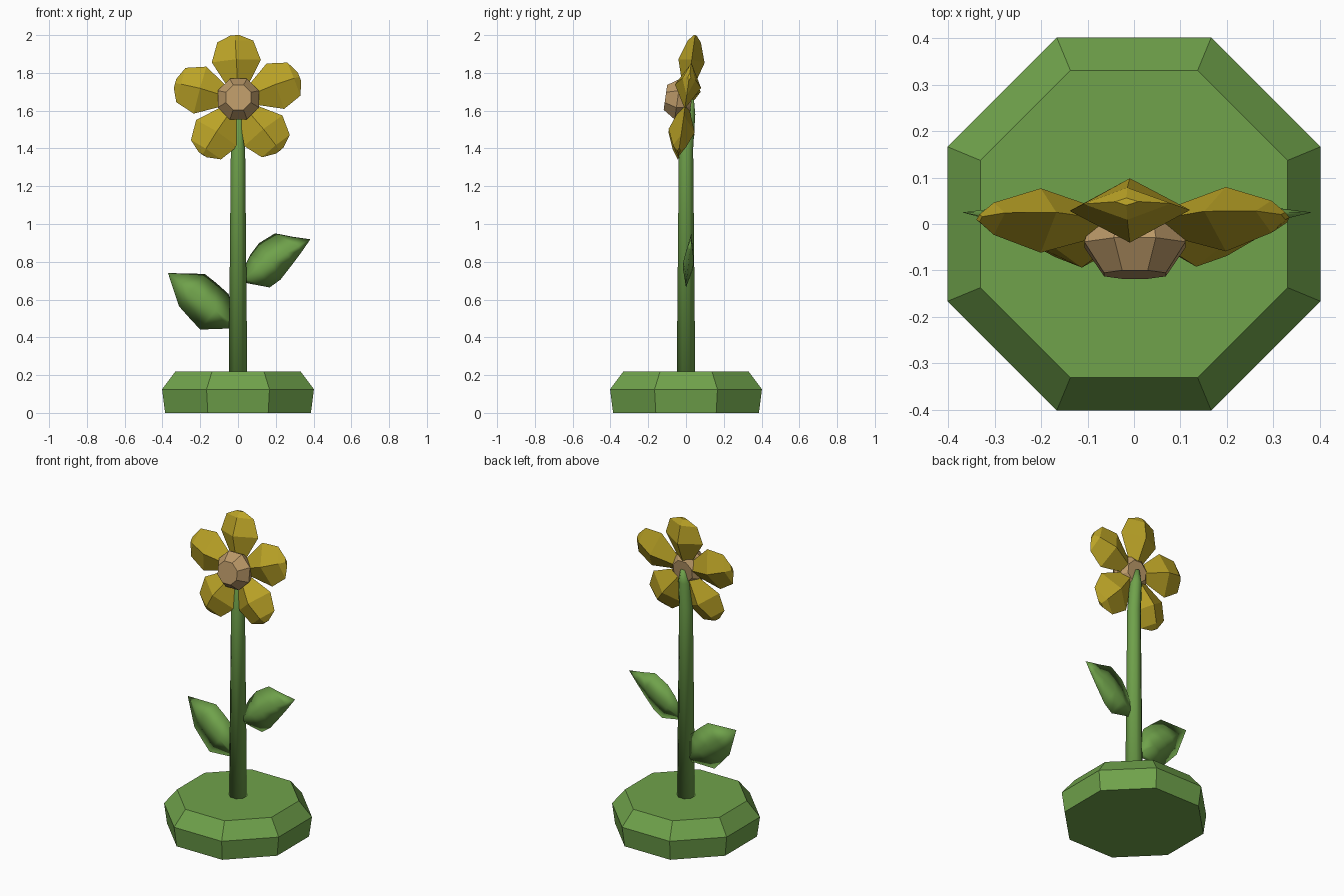
import bpy, bmesh, math
from mathutils import Vector

if "Cube" in bpy.data.objects:
    bpy.data.objects.remove(bpy.data.objects["Cube"])


def material(name, rgb):
    m = bpy.data.materials.new(name)
    m.diffuse_color = (*rgb, 1)
    m.use_nodes = True
    m.node_tree.nodes["Principled BSDF"].inputs["Base Color"].default_value = m.diffuse_color
    return m


GREEN = material("leaf green", (0.16, 0.36, 0.07))
YELLOW = material("petal yellow", (0.50, 0.37, 0.02))
TAN = material("bud tan", (0.50, 0.32, 0.14))


def loft(name, rings, mat, smooth=False, flip=False):
    """Skin a list of equal-length point rings and cap both ends."""
    bm = bmesh.new()
    rows = [[bm.verts.new(p) for p in ring] for ring in rings]
    n = len(rows[0])
    for a, b in zip(rows, rows[1:]):
        for i in range(n):
            j = (i + 1) % n
            bm.faces.new((a[i], a[j], b[j], b[i]))
    bm.faces.new(rows[0])
    bm.faces.new(rows[-1])
    bmesh.ops.remove_doubles(bm, verts=bm.verts, dist=0.0005)
    bmesh.ops.recalc_face_normals(bm, faces=bm.faces)
    if flip:
        bmesh.ops.reverse_faces(bm, faces=bm.faces)
    for f in bm.faces:
        f.smooth = smooth
    mesh = bpy.data.meshes.new(name)
    bm.to_mesh(mesh)
    bm.free()
    mesh.materials.append(mat)
    obj = bpy.data.objects.new(name, mesh)
    bpy.context.collection.objects.link(obj)
    return obj


def circle(centre, radius, u, v, n=8, start=math.pi / 8):
    angles = [start + 2 * math.pi * i / n for i in range(n)]
    return [centre + radius * (math.cos(a) * u + math.sin(a) * v) for a in angles]


def blade(name, origin, along, side, normal, stations, mat, **kw):
    """Diamond-section blade; stations are (distance, left, right, thickness)."""
    rings = []
    for d, left, right, t in stations:
        c = origin + along * d
        rings.append([c + side * left, c + normal * t, c - side * right, c - normal * t])
    return loft(name, rings, mat, **kw)


X, Y, Z = Vector((1, 0, 0)), Vector((0, 1, 0)), Vector((0, 0, 1))

# Octagonal base with bevelled rim
to_corner = 1 / math.cos(math.pi / 8)
loft("base", [circle(Z * z, a * to_corner, X, Y)
              for z, a in ((0, 0.386), (0.125, 0.402), (0.22, 0.331))], GREEN)

# Tapered stem that bends behind the flower
loft("stem", [circle(Vector((0, y, z)), r, X, Y)
              for z, y, r in ((0.2, 0, 0.053), (1.4, 0, 0.041),
                              (1.58, 0.015, 0.037), (1.66, 0.028, 0.015))],
     GREEN, smooth=True)

# Flower frame, leaning slightly back
tilt = math.radians(8)
forward = Vector((0, -math.cos(tilt), math.sin(tilt)))
up = Vector((0, math.sin(tilt), math.cos(tilt)))
heart = Vector((0.002, 0, 1.655))

# Five faceted petals
petal = ((0.06, 0.045, 0.045, 0.025), (0.21, 0.13, 0.13, 0.07),
         (0.315, 0.095, 0.095, 0.035), (0.347, 0.025, 0.025, 0.008))
for i in range(5):
    a = math.radians(93 + 72 * i)
    along = math.cos(a) * X + math.sin(a) * up
    side = -math.sin(a) * X + math.cos(a) * up
    blade(f"petal_{i + 1}", heart, along, side, forward, petal, YELLOW)

# Faceted flower centre
loft("flower_centre", [circle(heart + forward * d, r, X, up)
                       for d, r in ((0.11, 0.072), (0.045, 0.118),
                                    (-0.005, 0.1), (-0.03, 0.07))], TAN)

# Two soft leaves
right_leaf = ((0, 0.025, 0.025, 0.012), (0.1, 0.09, 0.112, 0.026),
              (0.17, 0.12, 0.105, 0.028), (0.27, 0.122, 0.065, 0.02),
              (0.34, 0.06, 0.035, 0.012), (0.415, 0, 0, 0))
left_leaf = ((0, 0.03, 0.03, 0.012), (0.115, 0.113, 0.129, 0.026),
             (0.2, 0.118, 0.116, 0.028), (0.28, 0.118, 0.102, 0.02),
             (0.435, 0, 0, 0))
for name, origin, direction, stations, flip in (
        ("right_leaf", (0.025, 0.005, 0.71), (0.36, 0.02, 0.21), right_leaf, False),
        ("left_leaf", (-0.03, 0.01, 0.47), (-0.34, 0.015, 0.27), left_leaf, True)):
    along = Vector(direction).normalized()
    side = (Z + 0.1 * Y - along * along.dot(Z + 0.1 * Y)).normalized()
    blade(name, Vector(origin), along, side, along.cross(side), stations, GREEN,
          smooth=True, flip=flip)
